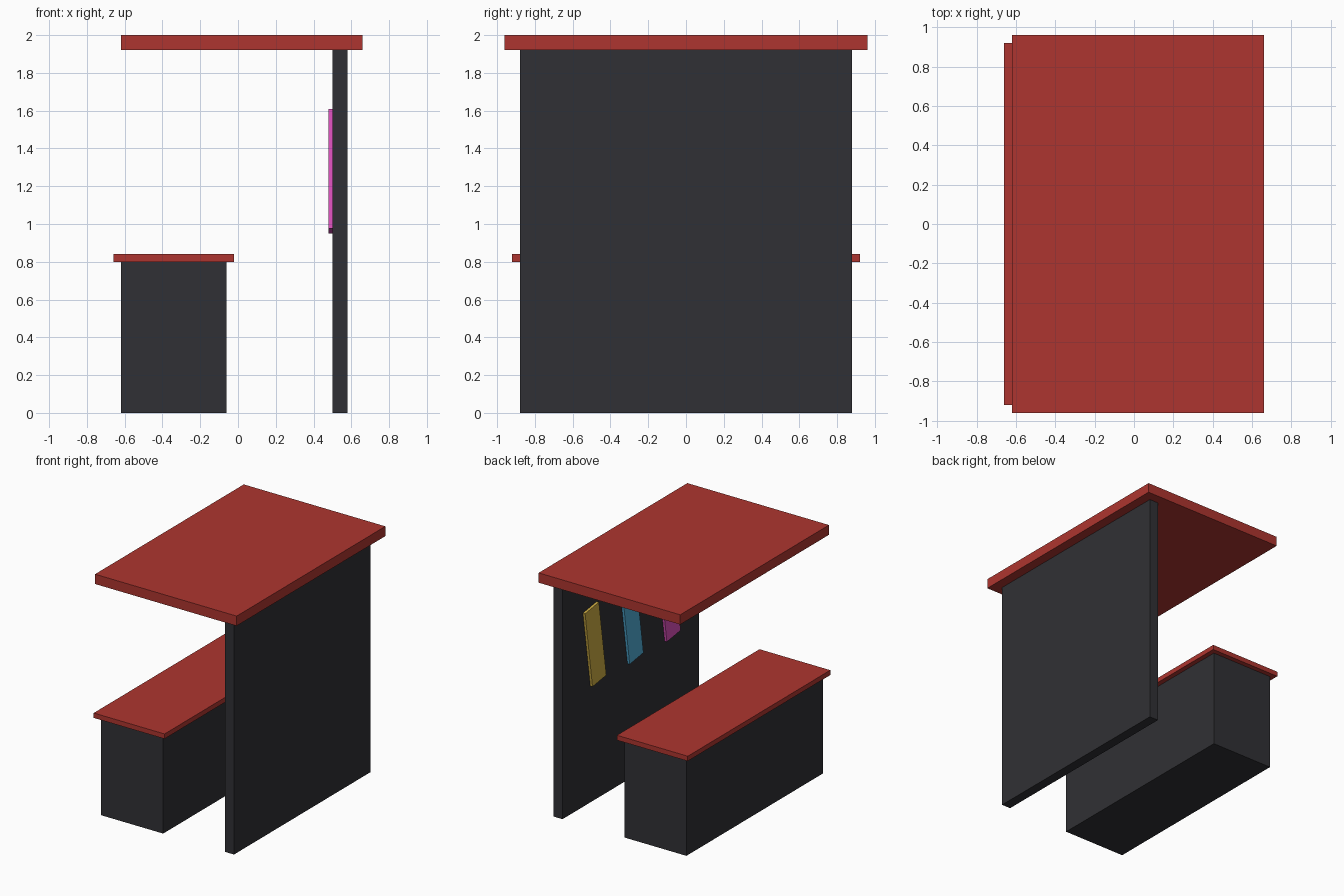
import bpy
import bmesh
from mathutils import Matrix, Vector

if "Cube" in bpy.data.objects:
    bpy.data.objects.remove(bpy.data.objects["Cube"])


def material(name, rgb):
    mat = bpy.data.materials.new(name)
    mat.diffuse_color = (*rgb, 1)
    mat.use_nodes = True
    mat.node_tree.nodes["Principled BSDF"].inputs["Base Color"].default_value = mat.diffuse_color
    return mat


def box(name, lo, hi, mat, tilt=0.0):
    """Box spanning lo..hi, tilted about its own centre around x."""
    lo, hi = Vector(lo), Vector(hi)
    bm = bmesh.new()
    bmesh.ops.create_cube(bm, size=1, matrix=Matrix.Diagonal((*(hi - lo), 1)))
    mesh = bpy.data.meshes.new(name)
    bm.to_mesh(mesh)
    bm.free()
    mesh.materials.append(mat)
    obj = bpy.data.objects.new(name, mesh)
    obj.location = (lo + hi) / 2
    obj.rotation_euler.x = tilt
    bpy.context.collection.objects.link(obj)
    return obj


dark = material("charcoal", (0.03, 0.03, 0.035))
red = material("red", (0.42, 0.036, 0.029))

# Counter with overhanging top
box("counter_body", (-0.62, -0.88, 0), (-0.06, 0.88, 0.8), dark)
box("counter_top", (-0.66, -0.92, 0.8), (-0.02, 0.92, 0.84), red)

# Back wall and roof
box("back_wall", (0.5, -0.88, 0), (0.58, 0.88, 1.92), dark)
box("roof", (-0.62, -0.96, 1.92), (0.66, 0.96, 2.0), red)

# Tilted coloured panels hung on the inside of the wall
panels = [("pink", -0.48, (0.71, 0.08, 0.5)),
          ("blue", 0.0, (0.08, 0.41, 0.66)),
          ("yellow", 0.48, (0.6, 0.41, 0.055))]
for color, y, rgb in panels:
    box(f"{color}_panel", (0.48, y - 0.09, 0.96), (0.5, y + 0.09, 1.6),
        material(color, rgb), tilt=-0.15)
